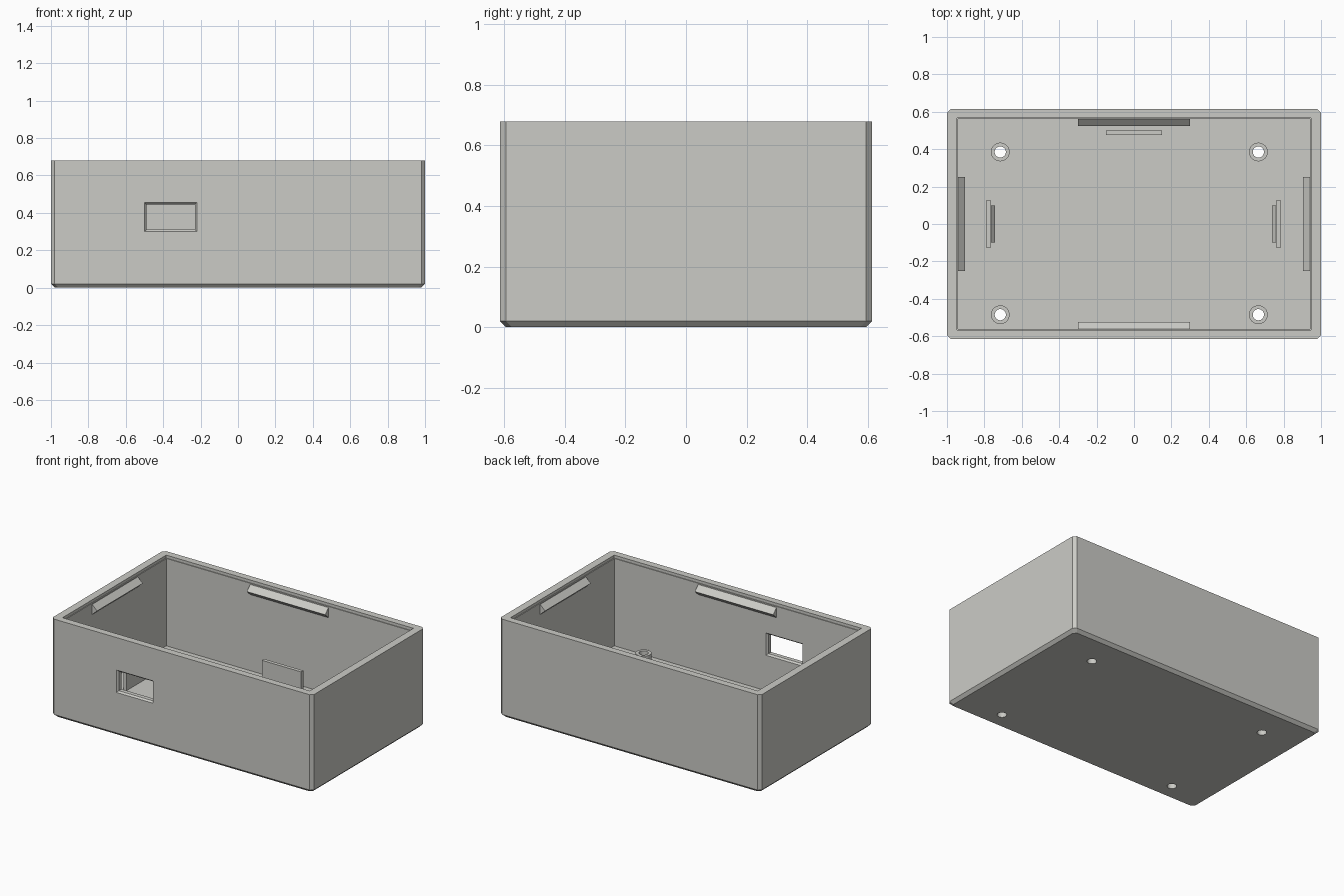
import bpy, bmesh, math
from mathutils import Matrix, Vector

if "Cube" in bpy.data.objects:
    bpy.data.objects.remove(bpy.data.objects["Cube"])

grey = bpy.data.materials.new("light_grey")
grey.diffuse_color = (0.6, 0.6, 0.565, 1)
grey.use_nodes = True
grey.node_tree.nodes["Principled BSDF"].inputs["Base Color"].default_value = grey.diffuse_color

W, D, H = 1.0, 0.615, 0.68       # half width, half depth, height
IX, IY = 0.942, 0.562            # inner half sizes
FLOOR = 0.055


def finish(bm, name):
    bmesh.ops.recalc_face_normals(bm, faces=bm.faces)
    me = bpy.data.meshes.new(name)
    bm.to_mesh(me)
    bm.free()
    me.materials.append(grey)
    ob = bpy.data.objects.new(name, me)
    bpy.context.collection.objects.link(ob)
    return ob


def loft(name, rings):
    """Join equal-length rings of points into a closed solid."""
    bm = bmesh.new()
    vs = [[bm.verts.new(p) for p in r] for r in rings]
    n = len(vs[0])
    for a, b in zip(vs, vs[1:]):
        for i in range(n):
            j = (i + 1) % n
            bm.faces.new((a[i], a[j], b[j], b[i]))
    bm.faces.new(vs[0])
    bm.faces.new(vs[-1])
    return finish(bm, name)


def box(name, x0, x1, y0, y1, z0, z1):
    return loft(name, [[(x0, y0, z), (x1, y0, z), (x1, y1, z), (x0, y1, z)]
                       for z in (z0, z1)])


def cylinder(name, x, y, r, z0, z1):
    ring = [(x + r * math.cos(a * math.tau / 32), y + r * math.sin(a * math.tau / 32))
            for a in range(32)]
    return loft(name, [[(px, py, z) for px, py in ring] for z in (z0, z1)])


def cut(target, cutter):
    m = target.modifiers.new("cut", 'BOOLEAN')
    m.operation, m.solver, m.object = 'DIFFERENCE', 'EXACT', cutter
    bpy.context.view_layer.objects.active = target
    bpy.ops.object.modifier_apply(modifier=m.name)
    bpy.data.objects.remove(cutter, do_unlink=True)


def octagon(w, d, c, z):
    return [(-w + c, -d, z), (w - c, -d, z), (w, -d + c, z), (w, d - c, z),
            (w - c, d, z), (-w + c, d, z), (-w, d - c, z), (-w, -d + c, z)]


def ridge(name, profile, half_len, angle):
    """Sweep an (outward distance, height) profile sideways, then turn it about z."""
    rot = Matrix.Rotation(angle, 3, 'Z')
    return loft(name, [[rot @ Vector((d, s, z)) for d, z in profile]
                       for s in (-half_len, half_len)])


# Tray shell with chamfered uprights and bottom edge
shell = loft("tray_shell", [octagon(W - 0.02, D - 0.02, 0.02, 0),
                            octagon(W, D, 0.02, 0.02), octagon(W, D, 0.02, H)])
cut(shell, box("cavity", -IX, IX, -IY, IY, FLOOR, H + 0.1))
cut(shell, box("lip_step", -IX - 0.005, IX + 0.005, -IY - 0.005, IY + 0.005, H - 0.02, H + 0.1))

# Port opening in the front wall, flared on both faces
port = [(-D - 0.01, 0.01), (-D, 0.0), (-D + 0.012, -0.01),
        (-IY - 0.012, -0.01), (-IY, 0.0), (-IY + 0.01, 0.01)]
cut(shell, loft("port_cutter", [[(-0.5 - e, y, 0.30 - e), (-0.22 + e, y, 0.30 - e),
                                 (-0.22 + e, y, 0.455 + e), (-0.5 - e, y, 0.455 + e)]
                                for y, e in port]))

# Screw bosses with holes through the floor
for x in (-0.715, 0.665):
    for y in (-0.485, 0.385):
        cut(shell, cylinder("hole", x, y, 0.03, -0.1, 0.3))
        boss = cylinder("screw_boss", x, y, 0.05, FLOOR - 0.005, 0.11)
        cut(boss, cylinder("hole", x, y, 0.03, -0.1, 0.3))

# Snap ridges under the rim
for i in range(4):
    wall = IX if i % 2 == 0 else IY
    ridge("snap_ridge", [(wall + 0.008, 0.652), (wall, 0.652), (wall - 0.038, 0.617),
                         (wall, 0.582), (wall + 0.008, 0.582)],
          0.25 if i % 2 == 0 else 0.30, i * math.pi / 2)

# Board clips: a plain rib at the back, hooked ribs left and right
box("back_rib", -0.15, 0.15, 0.475, 0.50, FLOOR - 0.005, 0.20)
for inner, angle in ((0.76, 0), (0.765, math.pi)):
    ridge("side_rib", [(inner, FLOOR - 0.005), (inner + 0.025, FLOOR - 0.005),
                       (inner + 0.025, 0.22), (inner, 0.22)], 0.125, angle)
    ridge("rib_hook", [(inner + 0.005, 0.205), (inner, 0.205), (inner - 0.023, 0.18),
                       (inner, 0.155), (inner + 0.005, 0.155)], 0.10, angle)
